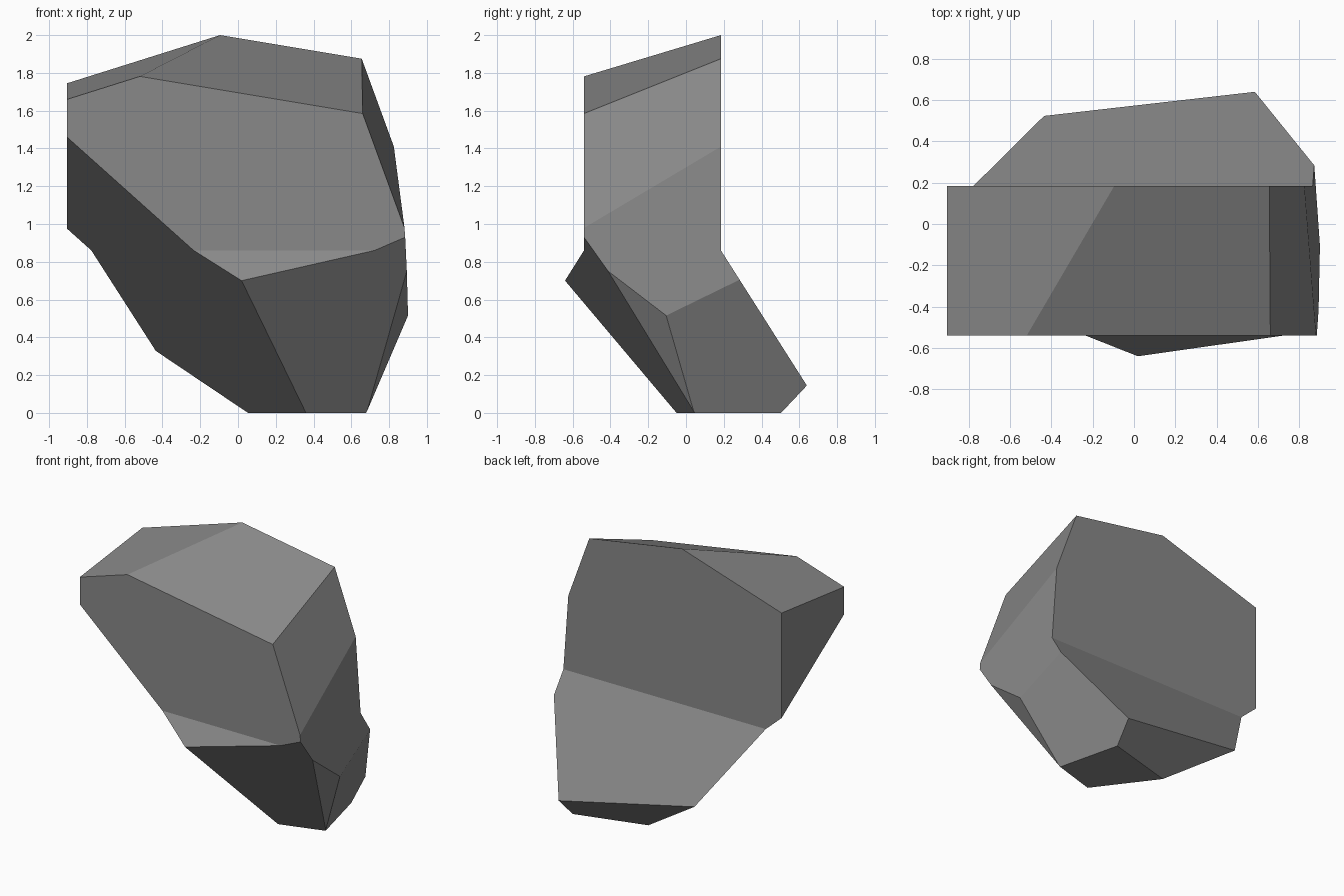
import bpy, bmesh
from mathutils import Vector

if "Cube" in bpy.data.objects:
    bpy.data.objects.remove(bpy.data.objects["Cube"])

INSIDE = Vector((0.2, -0.1, 0.8))

# One flat stone colour
stone = bpy.data.materials.new("dark_grey_stone")
stone.diffuse_color = (0.25, 0.25, 0.25, 1)
stone.use_nodes = True
stone.node_tree.nodes["Principled BSDF"].inputs["Base Color"].default_value = stone.diffuse_color

# Bent, flared slab: side profile (y, z) extruded along x
profile = [(-1.08, 0), (-0.54, 0.86), (-0.54, 2.5),
           (0.185, 2.5), (0.185, 0.86), (0.732, 0)]
bm = bmesh.new()
base = bm.faces.new([bm.verts.new((-1.2, y, z)) for y, z in profile])
ext = bmesh.ops.extrude_face_region(bm, geom=[base])
bmesh.ops.translate(bm, vec=(2.4, 0, 0),
                    verts=[v for v in ext["geom"] if isinstance(v, bmesh.types.BMVert)])
if base.is_valid and not any(len(e.link_faces) == 2 for e in base.edges):
    bm.faces.remove(base)
bmesh.ops.holes_fill(bm, edges=bm.edges[:], sides=0)


def chip(a, b, c):
    """Slice off everything beyond the plane through three points."""
    a, b, c = Vector(a), Vector(b), Vector(c)
    n = (b - a).cross(c - a).normalized()
    if n.dot(INSIDE - a) > 0:
        n = -n
    bmesh.ops.bisect_plane(bm, geom=bm.verts[:] + bm.edges[:] + bm.faces[:],
                           dist=1e-5, plane_co=a, plane_no=n, clear_outer=True)
    bmesh.ops.holes_fill(bm, edges=[e for e in bm.edges if e.is_boundary], sides=0)


# Left end and long slanted left underside
chip((-0.905, 0, 0), (-0.905, 1, 0), (-0.905, 0, 1))
chip((0.36, -0.05, 0), (-0.905, -0.54, 1.46), (-0.905, 0.185, 0.975))
# Right side, middle then upper
chip((0.825, 0.185, 1.41), (0.88, -0.54, 1.0), (0.865, 0.185, 0.86))
chip((0.66, -0.54, 1.585), (0.655, 0.185, 1.875), (0.825, 0.185, 1.41))
# Two top facets
chip((-0.51, -0.54, 1.78), (0.66, -0.54, 1.585), (-0.095, 0.185, 2.0))
chip((-0.905, -0.54, 1.66), (-0.905, 0.185, 1.745), (-0.095, 0.185, 2.0))
# Front underside, lower right facets, back underside
chip((0.36, -0.05, 0), (0.885, -0.54, 0.93), (0.02, -0.64, 0.70))
chip((0.68, 0.04, 0), (0.90, -0.105, 0.515), (0.585, 0.64, 0.145))
chip((0.68, 0.045, 0), (0.90, -0.105, 0.515), (0.89, -0.42, 0.75))
chip((0.05, 0.36, 0), (0.585, 0.64, 0.145), (-0.435, 0.525, 0.33))

bmesh.ops.remove_doubles(bm, verts=bm.verts[:], dist=1e-4)
bmesh.ops.recalc_face_normals(bm, faces=bm.faces[:])

mesh = bpy.data.meshes.new("rock")
bm.to_mesh(mesh)
bm.free()
mesh.materials.append(stone)
bpy.context.collection.objects.link(bpy.data.objects.new("rock", mesh))
